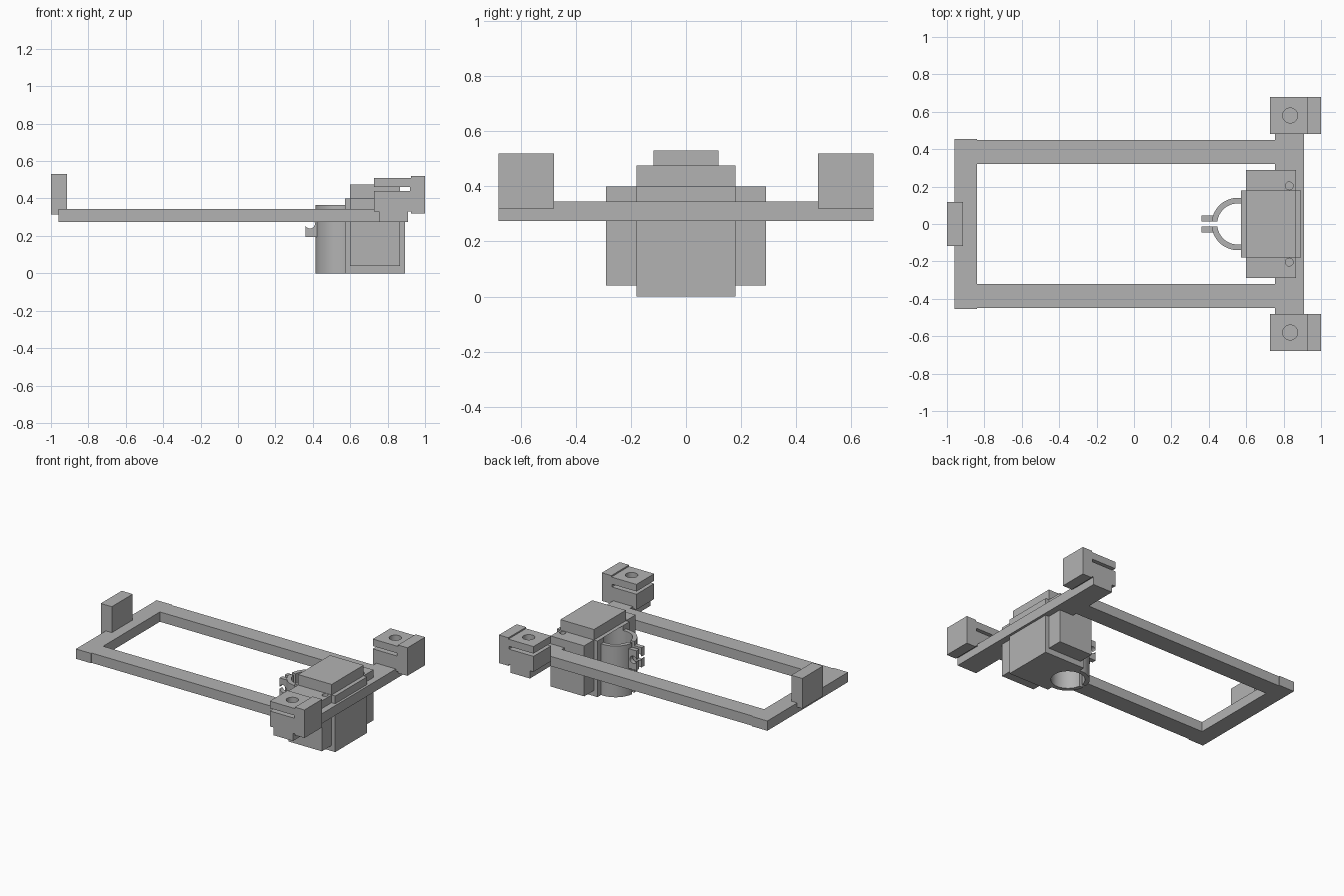
import bpy
import math

old = bpy.data.objects.get("Cube")
if old:
    bpy.data.objects.remove(old, do_unlink=True)

grey = bpy.data.materials.new("matte_grey")
grey.use_nodes = True
grey.diffuse_color = (0.45, 0.45, 0.45, 1)
grey.node_tree.nodes["Principled BSDF"].inputs["Base Color"].default_value = (0.45, 0.45, 0.45, 1)


def box(name, x, y, z):
    """Box given by its (low, high) range on each axis."""
    bpy.ops.mesh.primitive_cube_add(size=1)
    ob = bpy.context.object
    ob.name = name
    ob.location = [(a + b) / 2 for a, b in (x, y, z)]
    ob.scale = [b - a for a, b in (x, y, z)]
    bpy.ops.object.transform_apply(location=True, rotation=True, scale=True)
    ob.data.materials.append(grey)
    return ob


def cylinder(name, radius, depth, centre, rotation=(0, 0, 0), sides=48):
    bpy.ops.mesh.primitive_cylinder_add(vertices=sides, radius=radius, depth=depth,
                                        location=centre, rotation=rotation)
    ob = bpy.context.object
    ob.name = name
    bpy.ops.object.transform_apply(location=True, rotation=True, scale=True)
    ob.data.materials.append(grey)
    return ob


def cut(ob, *cutters):
    """Subtract the cutters from the part, then delete them."""
    bpy.ops.object.select_all(action='DESELECT')
    bpy.context.view_layer.objects.active = ob
    ob.select_set(True)
    for c in cutters:
        mod = ob.modifiers.new("cut", 'BOOLEAN')
        mod.operation = 'DIFFERENCE'
        mod.solver = 'EXACT'
        mod.object = c
        bpy.ops.object.modifier_apply(modifier=mod.name)
        bpy.data.objects.remove(c, do_unlink=True)
    bpy.ops.object.shade_smooth_by_angle(angle=math.radians(30))


def span(side, a, b):
    """Range from a to b, mirrored for side -1."""
    return tuple(sorted((side * a, side * b)))


BAR = (0.275, 0.345)
BORE = (0.555, 0, 0.19)


def bore():
    return cylinder("bore_cutter", 0.11, 0.42, BORE)


# Flat rectangular frame
box("end_bar", (-0.96, -0.84), (-0.455, 0.455), BAR)
box("cross_bar", (0.755, 0.91), (-0.68, 0.68), BAR)
box("end_post", (-1, -0.913), (-0.118, 0.118), (0.315, 0.53))

for side, label in ((1, "back"), (-1, "front")):
    box(label + "_rail", (-0.84, 0.755), span(side, 0.32, 0.448), BAR)

    # Slotted block on each end of the cross bar
    y = span(side, 0.48, 0.68)
    block = box(label + "_end_block", (0.727, 0.926), y, (0.33, 0.51))
    cut(block,
        box("slot_cutter", (0.7, 0.92), span(side, 0.4, 0.75), (0.44, 0.46)),
        cylinder("screw_cutter", 0.04, 0.2, (0.835, side * 0.58, 0.45)))
    box(label + "_end_block_wall", (0.925, 1), y, (0.32, 0.52))

    # Clamp ear with bolt hole
    ear = box(label + "_clamp_ear", (0.36, 0.43), span(side, 0.013, 0.045), (0.195, 0.335))
    cut(ear, cylinder("bolt_cutter", 0.026, 0.3, (0.385, 0, 0.265),
                      (math.pi / 2, 0, 0), 32))

# Central housing, with the bore running up to the lid
core = box("housing_core", (0.572, 0.893), (-0.18, 0.18), (0, 0.4))
cut(core, bore())
shell = box("housing_sides", (0.6, 0.865), (-0.29, 0.29), (0.04, 0.4))
cut(shell, bore(),
    cylinder("pin_cutter", 0.021, 0.1, (0.83, 0.204, 0.4), sides=24),
    cylinder("pin_cutter", 0.021, 0.1, (0.83, -0.204, 0.4), sides=24))
box("housing_lid", (0.6, 0.865), (-0.18, 0.18), (0.4, 0.475))

# Split clamp tube
tube = cylinder("clamp_tube", 0.14, 0.365, (0.555, 0, 0.1825), sides=64)
cut(tube, bore(), box("split_cutter", (0.3, 0.5), (-0.013, 0.013), (-0.1, 0.5)))
